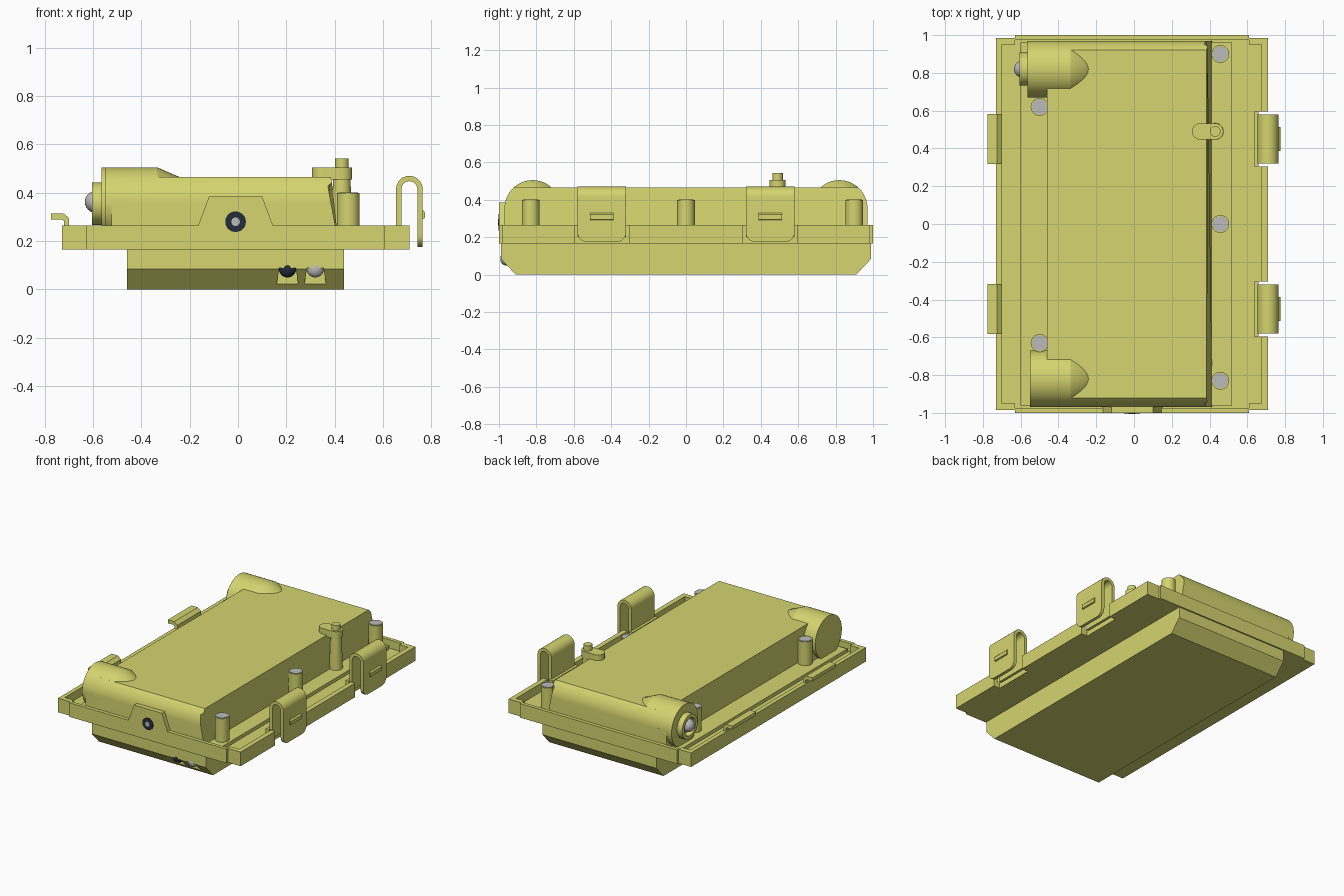
import bpy, bmesh
from math import sin, cos, pi
from mathutils import Vector, Matrix

old = bpy.data.objects.get("Cube")
if old:
    bpy.data.objects.remove(old)


def material(name, rgb):
    m = bpy.data.materials.new(name)
    m.use_nodes = True
    m.diffuse_color = (*rgb, 1)
    m.node_tree.nodes["Principled BSDF"].inputs["Base Color"].default_value = (*rgb, 1)
    return m


yellow = material("olive yellow plastic", (0.66, 0.66, 0.16))
grey = material("grey metal", (0.5, 0.5, 0.5))
dark = material("dark rubber", (0.018, 0.027, 0.04))
parts = []


def finish(name, bm, mat):
    bmesh.ops.recalc_face_normals(bm, faces=bm.faces[:])
    me = bpy.data.meshes.new(name)
    bm.to_mesh(me)
    bm.free()
    me.materials.append(mat)
    ob = bpy.data.objects.new(name, me)
    bpy.context.collection.objects.link(ob)
    parts.append(ob)
    return ob


def prism_bm(points, axis, a, b):
    """Extrude a 2D outline along an axis from a to b."""
    place = {"X": lambda u, v: (a, u, v), "Y": lambda u, v: (u, a, v), "Z": lambda u, v: (u, v, a)}[axis]
    step = {"X": (b - a, 0, 0), "Y": (0, b - a, 0), "Z": (0, 0, b - a)}[axis]
    bm = bmesh.new()
    face = bm.faces.new([bm.verts.new(place(u, v)) for u, v in points])
    new = bmesh.ops.extrude_face_region(bm, geom=[face], use_keep_orig=True)["geom"]
    bmesh.ops.translate(bm, vec=step, verts=[g for g in new if isinstance(g, bmesh.types.BMVert)])
    return bm


def prism(name, points, axis, a, b, mat=yellow):
    return finish(name, prism_bm(points, axis, a, b), mat)


def box(name, x0, x1, y0, y1, z0, z1, mat=yellow):
    return prism(name, [(x0, y0), (x1, y0), (x1, y1), (x0, y1)], "Z", z0, z1, mat)


def rod(name, start, end, r0, r1, mat=yellow, sides=32):
    start, end = Vector(start), Vector(end)
    d = end - start
    bm = bmesh.new()
    bmesh.ops.create_cone(bm, cap_ends=True, segments=sides, radius1=r0, radius2=r1, depth=d.length,
                          matrix=Matrix.Translation((start + end) / 2) @ d.to_track_quat("Z", "Y").to_matrix().to_4x4())
    return finish(name, bm, mat)


def ball(name, centre, scale, mat):
    bm = bmesh.new()
    bmesh.ops.create_uvsphere(bm, u_segments=24, v_segments=12, radius=1,
                              matrix=Matrix.Translation(centre) @ Matrix.Diagonal((*scale, 1)))
    return finish(name, bm, mat)


def arc(cu, cv, r, a0, a1, n=14):
    return [(cu + r * cos(a0 + (a1 - a0) * i / n), cv + r * sin(a0 + (a1 - a0) * i / n)) for i in range(n + 1)]


# Lower body with chamfered ends, cut by two connector pockets
lower = prism("lower_body", [(-.91, 0), (.91, 0), (.99, .085), (.99, .18), (-.99, .18), (-.99, .085)], "X", -.46, .44)
for x, mat, label in ((.205, dark, "dark"), (.32, grey, "grey")):
    pocket = prism("pocket_cutter", [(x - .045, .02), (x + .045, .02), (x + .034, .088), (x - .034, .088)],
                   "Y", -1.05, -.93)
    mod = lower.modifiers.new("pocket", "BOOLEAN")
    mod.operation, mod.object, mod.solver = "DIFFERENCE", pocket, "EXACT"
    bpy.context.view_layer.objects.active = lower
    bpy.ops.object.modifier_apply(modifier=mod.name)
    parts.remove(pocket)
    bpy.data.objects.remove(pocket)
    rod(label + "_connector_stem", (x, -.92, .085), (x, -.965, .085), .036, .036, mat)
    ball(label + "_connector_tip", (x, -.965, .085), (.036, .028, .036), mat)

# Flange plate with a notch behind each clip
notched = [(-.73, -.985), (-.63, -.985), (-.63, -1), (.61, -1), (.61, -.985), (.71, -.985)]
for y in (-.45, .45):
    notched += [(.71, y - .145), (.66, y - .145), (.66, y + .145), (.71, y + .145)]
notched += [(.71, .985), (.61, .985), (.61, 1), (-.63, 1), (-.63, .985), (-.73, .985)]
prism("flange", notched, "Z", .165, .205)
box("inner_ledge", -.6, .52, -.96, .96, .2, .23)

# Raised rim around the flange
box("left_rim", -.73, -.7, -.985, .985, .2, .265)
for s, label in ((-1, "front"), (1, "back")):
    box(label + "_rim", -.63, .61, *sorted((s, s * .975)), .2, .265)
    for x0, x1 in ((-.73, -.63), (.61, .71)):
        box(label + "_corner_rim", x0, x1, *sorted((s * .985, s * .95)), .2, .265)
for y0, y1 in ((-.985, -.595), (-.305, .305), (.595, .985)):
    box("right_rim", .675, .71, y0, y1, .2, .265)
for y in (-.45, .45):
    box("notch_rim", .635, .66, y - .145, y + .145, .2, .265)

# Upper body: round-shouldered ends, sloped on its left side
shoulder = arc(.82, .355, .15, 0, .822, 8)
outline = [(.97, .2)] + shoulder + [(-u, v) for u, v in reversed(shoulder)] + [(-.97, .2)]
bm = prism_bm(outline, "X", -.46, .435)
for v in bm.verts:
    if v.co.x > 0:
        v.co.x -= .05 * (v.co.z - .2) / .265
        if abs(v.co.y) > .95:
            v.co.x -= .02
finish("upper_body", bm, yellow)

# Barrels at both ends of the upper body
for y, x0, label in ((-.82, -.55, "front"), (.82, -.565, "back")):
    rod(label + "_barrel", (x0, y, .355), (-.335, y, .355), .15, .15, sides=48)
    rod(label + "_barrel_cone", (-.335, y, .355), (.015, y, .355), .15, 0, sides=48)
    box(label + "_barrel_base", -.525, -.4, y - .15, y + .15, .2, .355)
ring = arc(0, 0, 1, 0, 2 * pi, 40)[:-1]
bm = bmesh.new()
loops = [[bm.verts.new((x, .82 + r * u, .355 + r * v)) for u, v in ring]
         for x, r in ((-.56, .088), (-.605, .088), (-.605, .062), (-.56, .062))]
for a, b in zip(loops, loops[1:] + loops[:1]):
    for i in range(len(ring)):
        j = (i + 1) % len(ring)
        bm.faces.new((a[i], a[j], b[j], b[i]))
finish("lens_ring", bm, yellow)
ball("lens", (-.59, .82, .362), (.045, .045, .045), grey)

# Front socket plate
prism("socket_plate", [(-.17, .25), (.15, .25), (.1, .385), (-.12, .385)], "Y", -1, -.94)
rod("socket_ring", (-.01, -.96, .28), (-.01, -1.003, .28), .043, .043, dark, 20)
rod("socket_pin", (-.01, -.96, .28), (-.01, -1.006, .28), .018, .018, grey, 16)

# Screw posts
for x, y in ((.457, .9), (.457, 0), (.457, -.83), (-.5, .62), (-.5, -.63)):
    rod("screw_post", (x, y, .2), (x, y, .398), .047, .047)
    rod("screw_top", (x, y, .39), (x, y, .402), .041, .041, grey)

# Lever with a button
stadium = arc(.43, .49, .043, -pi / 2, pi / 2) + arc(.35, .49, .043, pi / 2, 1.5 * pi)
prism("lever", stadium, "Z", .455, .505)
rod("lever_post", (.43, .49, .2), (.43, .49, .46), .045, .036)
rod("lever_button", (.43, .49, .5), (.43, .49, .542), .028, .028)

# Spring clips on the left side and hooks on the right side
clip = ([(.655, .2)] + arc(.71, .415, .055, pi, 0) + [(.765, .175), (.743, .175)]
        + arc(.71, .415, .033, 0, pi) + [(.677, .2)])
hook = [(-.775, .29), (-.775, .315), (-.725, .315), (-.7, .295), (-.7, .25), (-.722, .25), (-.722, .285), (-.735, .29)]
for y in (-.45, .45):
    bm = prism_bm(clip, "Y", y - .13, y + .13)
    tips = [e for e in bm.edges if all(v.co.z < .19 for v in e.verts)
            and abs(e.verts[0].co.y - e.verts[1].co.y) < .01]
    bmesh.ops.bevel(bm, geom=tips, offset=.05, segments=6, profile=.5, affect="EDGES")
    finish("clip", bm, yellow)
    prism("clip_grip", [(.76, .29), (.775, .295), (.775, .32), (.76, .335)], "Y", y - .063, y + .063)
    prism("hook", hook, "Y", y - .133, y + .133)

# Smooth round surfaces, keep corners sharp
for ob in bpy.context.view_layer.objects:
    ob.select_set(ob in parts)
bpy.context.view_layer.objects.active = lower
bpy.ops.object.shade_smooth_by_angle(angle=.6)
